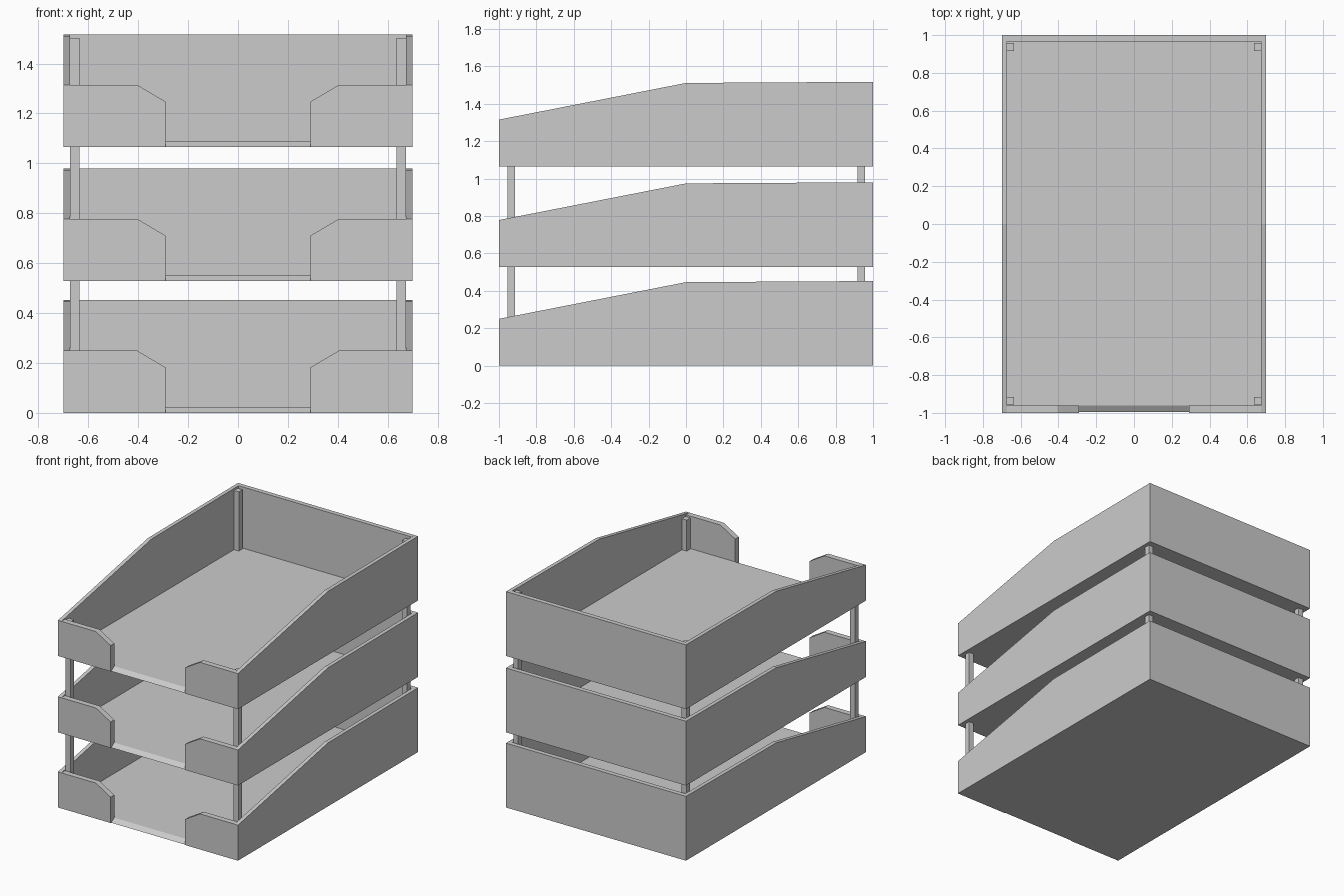
import bpy, bmesh
from mathutils import Vector

if "Cube" in bpy.data.objects:
    bpy.data.objects.remove(bpy.data.objects["Cube"])


def prism(name, outline, axis, start, end):
    """Extrude a 2D outline along an axis: 'x' outlines are (y, z), 'y' outlines are (x, z)."""
    bm = bmesh.new()
    pts = [(start, a, b) if axis == 'x' else (a, start, b) for a, b in outline]
    face = bm.faces.new([bm.verts.new(p) for p in pts])
    res = bmesh.ops.extrude_face_region(bm, geom=[face])
    shift = Vector((end - start, 0, 0) if axis == 'x' else (0, end - start, 0))
    bmesh.ops.translate(bm, vec=shift,
                        verts=[v for v in res['geom'] if isinstance(v, bmesh.types.BMVert)])
    bmesh.ops.recalc_face_normals(bm, faces=bm.faces)
    mesh = bpy.data.meshes.new(name)
    bm.to_mesh(mesh)
    bm.free()
    obj = bpy.data.objects.new(name, mesh)
    bpy.context.collection.objects.link(obj)
    return obj


def rect(a0, a1, b0, b1):
    return [(a0, b0), (a1, b0), (a1, b1), (a0, b1)]


def mirror_x(obj):
    obj.modifiers.new("mirror", 'MIRROR').use_axis = (True, False, False)


W, IN = 0.70, 0.673          # outer and inner half width
FRONT, BACK = -0.96, 0.967   # inner faces of front and back walls

# three stacked trays
for i, z in enumerate((0.0, 0.528, 1.065)):
    n = f"_{i + 1}"
    parts = []
    # sloping side walls
    side = prism("side_wall" + n, [(-1, 0), (1, 0), (1, .452), (0, .446), (-1, .25)], 'x', IN, W)
    mirror_x(side)
    # back wall
    back = prism("back_wall" + n, rect(-IN, IN, 0, .452), 'y', BACK, 1)
    # front panels with chamfered corner either side of the opening
    front = prism("front_panel" + n,
                  [(.29, 0), (IN, 0), (IN, .25), (.405, .25), (.29, .182)], 'y', -1, FRONT)
    mirror_x(front)
    # floor and sloping front lip
    floor = prism("floor" + n, rect(-IN, IN, 0, .022), 'y', FRONT, BACK)
    lip = prism("front_lip" + n, [(-.995, 0), (FRONT, 0), (FRONT, .022)], 'x', -.29, .29)
    for part in (side, back, front, floor, lip):
        part.location.z = z

# corner posts through all trays
for name, y0, y1, top in (("front_post", -.955, -.915, 1.305), ("back_post", .917, .957, 1.503)):
    post = prism(name, rect(.635, IN, .01, top), 'y', y0, y1)
    mirror_x(post)
